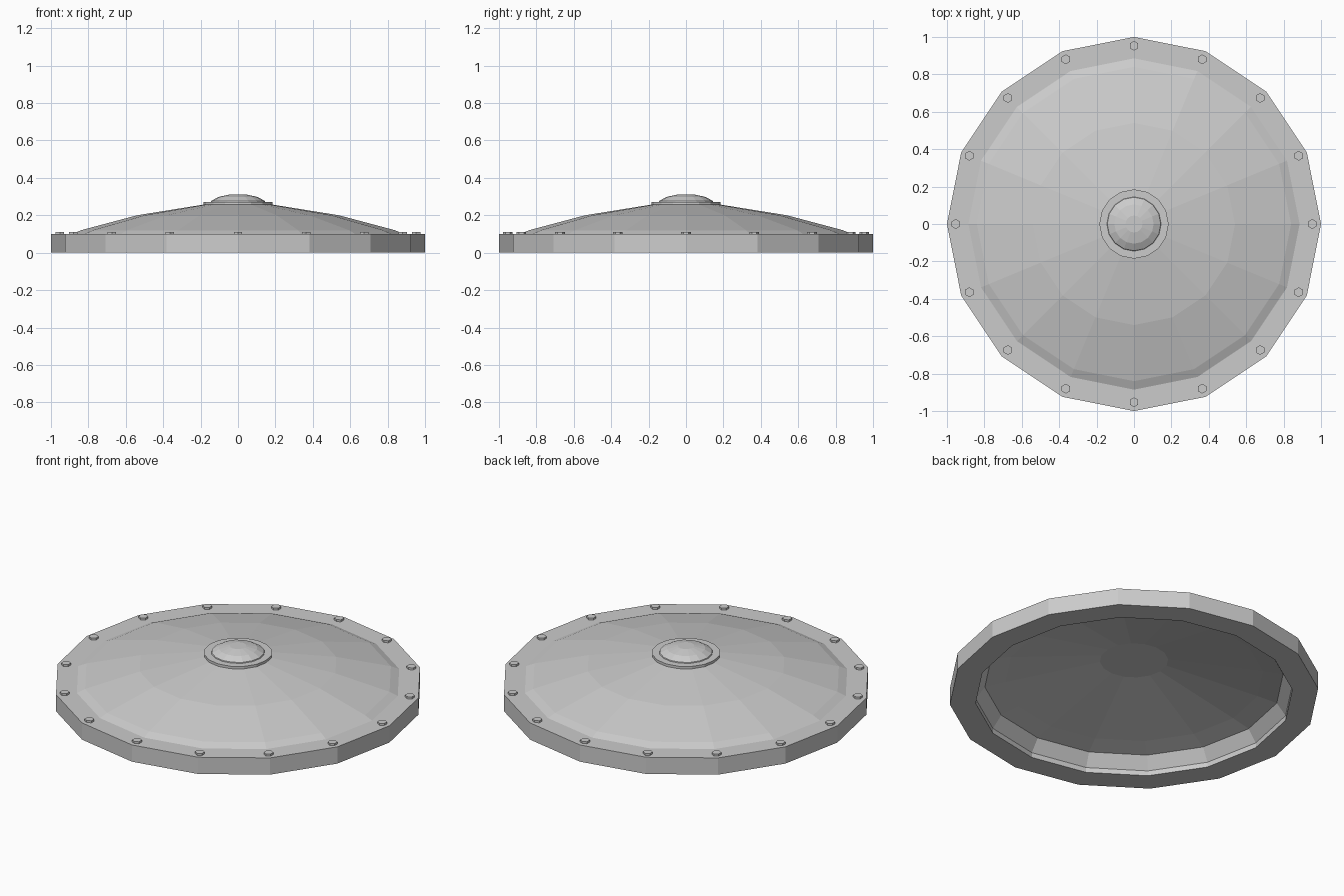
import bpy, bmesh
from math import pi, cos, sin

if "Cube" in bpy.data.objects:
    bpy.data.objects.remove(bpy.data.objects["Cube"])

SIDES = 16


def lathe(name, profile, sides=SIDES, closed=False, centre=(0, 0, 0), turn=0.0):
    """Revolve (radius, height) points around z into a flat-faced object."""
    bm = bmesh.new()
    rings = []
    for r, z in profile:
        if r == 0:
            rings.append([bm.verts.new((0, 0, z))] * sides)
        else:
            rings.append([bm.verts.new((r * cos(turn + 2 * pi * i / sides),
                                        r * sin(turn + 2 * pi * i / sides), z))
                          for i in range(sides)])
    pairs = list(zip(rings, rings[1:]))
    if closed:
        pairs.append((rings[-1], rings[0]))
    for a, b in pairs:
        for i in range(sides):
            j = (i + 1) % sides
            corners = list(dict.fromkeys((a[i], a[j], b[j], b[i])))
            if len(corners) > 2:
                bm.faces.new(corners)
    bmesh.ops.recalc_face_normals(bm, faces=bm.faces)
    mesh = bpy.data.meshes.new(name)
    bm.to_mesh(mesh)
    bm.free()
    obj = bpy.data.objects.new(name, mesh)
    obj.location = centre
    bpy.context.collection.objects.link(obj)
    return obj


# Outer band
lathe("rim", [(0.86, 0), (1, 0), (1, 0.1), (0.86, 0.1)], closed=True)

# Shallow dished shell with a hollow underside
lathe("shell", [(0, 0.26), (0.18, 0.258), (0.54, 0.2), (0.84, 0.12), (0.89, 0.098),
                (0.89, 0.03), (0.86, 0.03), (0.81, 0.1), (0.70, 0.125),
                (0.185, 0.226), (0, 0.226)])

# Central boss: flat washer and low cap
lathe("boss_plate", [(0, 0.25), (0.185, 0.25), (0.185, 0.272), (0, 0.272)])
lathe("boss_cap", [(0, 0.265), (0.148, 0.265), (0.143, 0.277), (0.105, 0.298),
                   (0.045, 0.311), (0, 0.311)])

# Hexagonal rivets around the rim
for k in range(SIDES):
    a = 2 * pi * k / SIDES
    lathe(f"rivet_{k + 1}", [(0, 0), (0.026, 0), (0.026, 0.017), (0, 0.017)], sides=6,
          centre=(0.953 * cos(a), 0.953 * sin(a), 0.095), turn=pi / 6)
